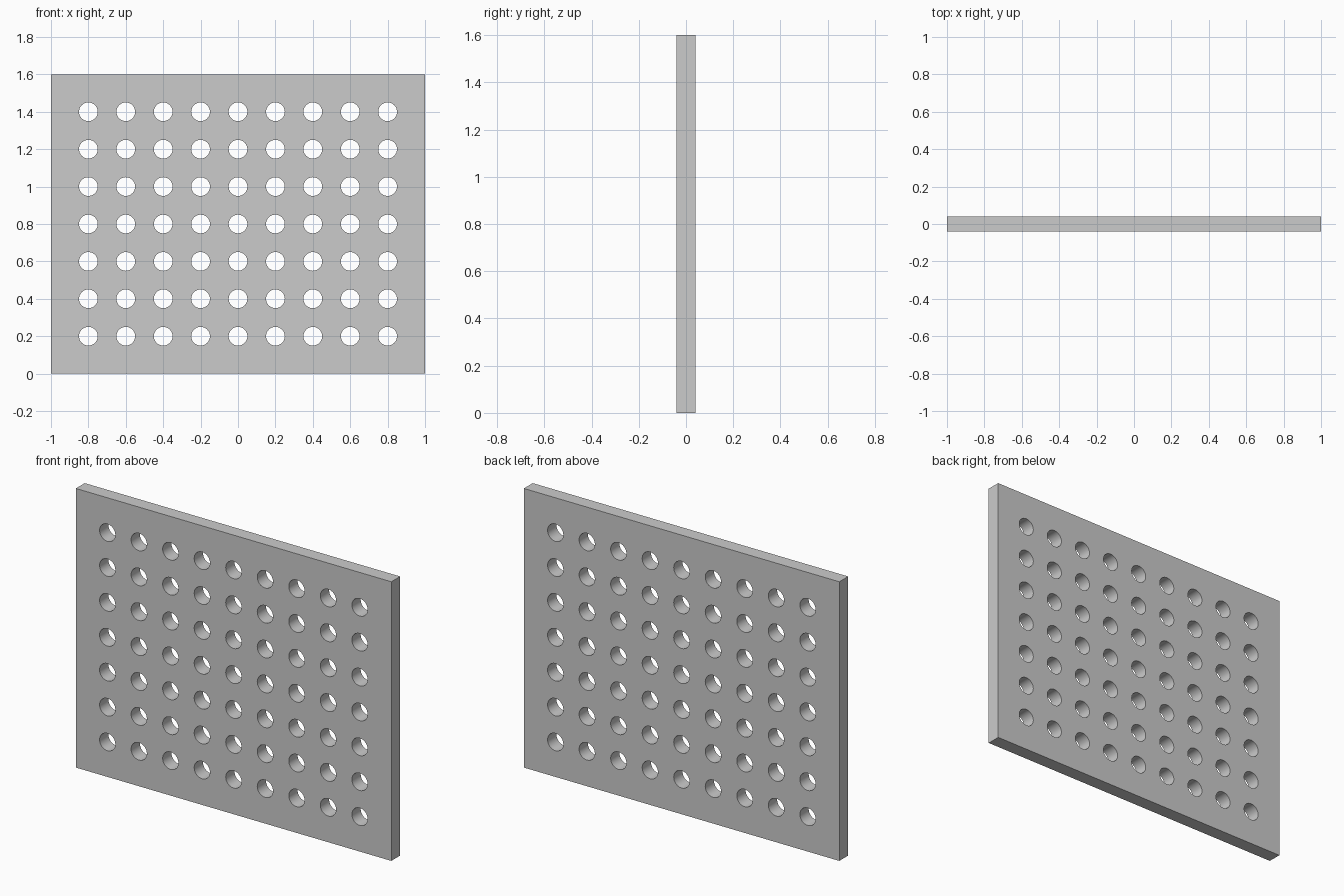
import bpy, bmesh
from math import cos, sin, pi, radians
from mathutils import Matrix

if "Cube" in bpy.data.objects:
    bpy.data.objects.remove(bpy.data.objects["Cube"])

WIDTH, HEIGHT, THICK = 2.0, 1.6, 0.08
PITCH, RADIUS, SIDES = 0.2, 0.05, 32
COLS, ROWS = 9, 7

outline = bpy.data.curves.new("perforated_panel", 'CURVE')
outline.dimensions = '2D'
outline.fill_mode = 'BOTH'
outline.extrude = THICK / 2


def add_loop(points):
    """Add one closed straight-edged loop to the panel profile."""
    loop = outline.splines.new('POLY')
    loop.points.add(len(points) - 1)
    for p, (x, y) in zip(loop.points, points):
        p.co = (x, y, 0, 1)
    loop.use_cyclic_u = True


# Rectangular panel edge
add_loop([(-WIDTH / 2, 0), (WIDTH / 2, 0), (WIDTH / 2, HEIGHT), (-WIDTH / 2, HEIGHT)])

# Regular grid of round through-holes
for col in range(COLS):
    for row in range(ROWS):
        cx = (col - (COLS - 1) / 2) * PITCH
        cy = (row + 1) * PITCH
        add_loop([(cx + RADIUS * cos(2 * pi * i / SIDES),
                   cy + RADIUS * sin(2 * pi * i / SIDES)) for i in range(SIDES)])

panel = bpy.data.objects.new("perforated_panel", outline)
bpy.context.collection.objects.link(panel)
bpy.context.view_layer.objects.active = panel
panel.select_set(True)
bpy.ops.object.convert(target='MESH')
panel = bpy.context.object

# Stand the panel upright and weld the faces to the hole walls
bm = bmesh.new()
bm.from_mesh(panel.data)
bmesh.ops.remove_doubles(bm, verts=bm.verts, dist=0.0001)
bmesh.ops.transform(bm, matrix=Matrix.Rotation(radians(90), 4, 'X'), verts=bm.verts)
bmesh.ops.recalc_face_normals(bm, faces=bm.faces)
bm.to_mesh(panel.data)
bm.free()

# Smooth hole walls, crisp rims
bpy.ops.object.shade_smooth_by_angle(angle=radians(30))
